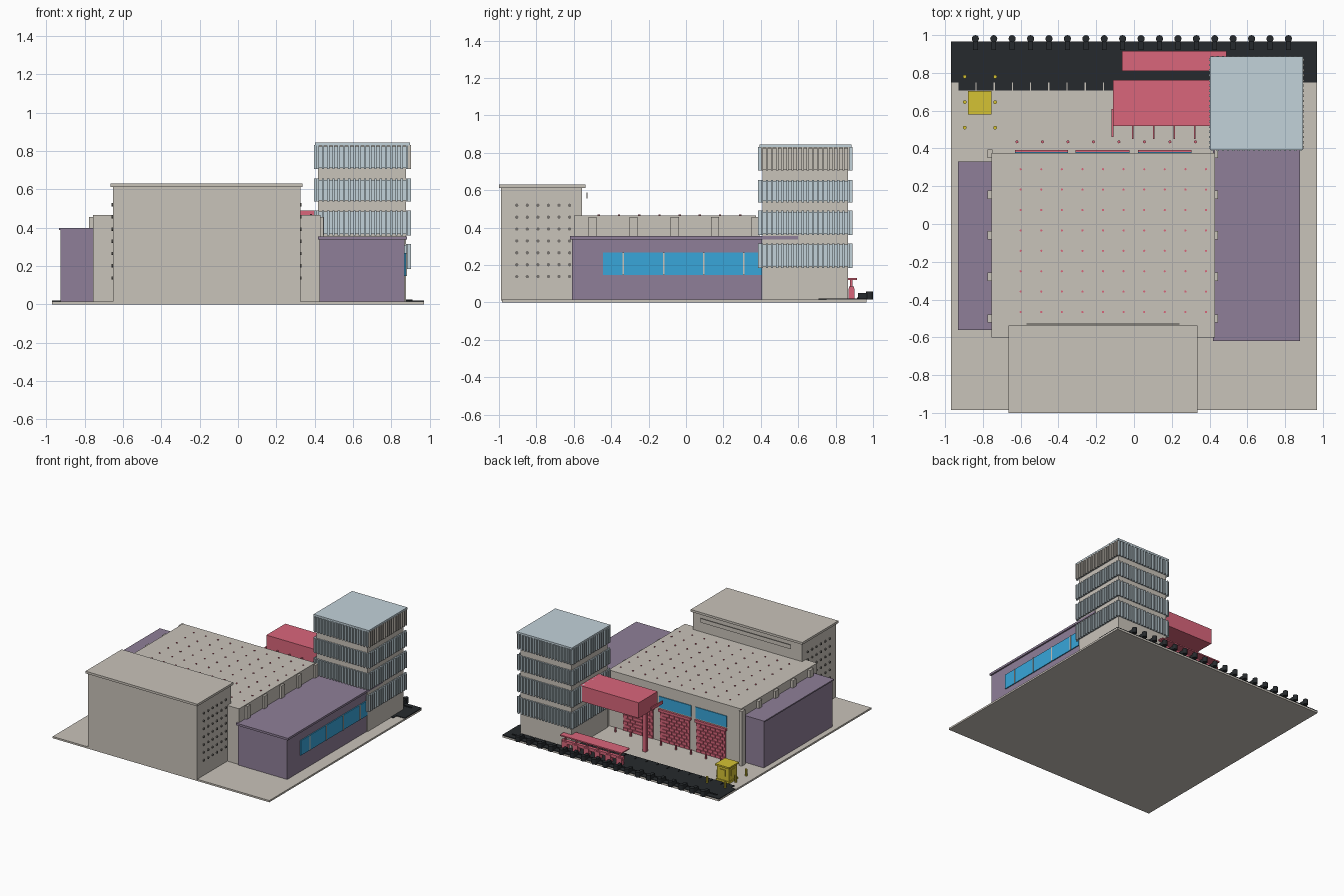
import bpy, bmesh
from mathutils import Matrix, Vector

if "Cube" in bpy.data.objects:
    bpy.data.objects.remove(bpy.data.objects["Cube"])


def mat(name, hexcol):
    m = bpy.data.materials.new(name)
    c = [int(hexcol[i:i + 2], 16) / 255 for i in (0, 2, 4)]
    m.diffuse_color = [((v + .055) / 1.055) ** 2.4 if v > .04 else v / 12.92 for v in c] + [1]
    m.use_nodes = True
    m.node_tree.nodes["Principled BSDF"].inputs["Base Color"].default_value = m.diffuse_color
    return m


BEIGE = mat("beige", "c9c3ba")
PURPLE = mat("purple", "8f7f98")
BLUE = mat("blue_glass", "38a6da")
PALE = mat("pale_blue", "c2d2da")
RED = mat("red", "da667b")
YELLOW = mat("yellow", "d5c233")
BLACK = mat("asphalt", "262a2d")
GREY = mat("dark_grey", "77746f")


def finish(name, bm, material):
    me = bpy.data.meshes.new(name)
    bm.to_mesh(me)
    bm.free()
    me.materials.append(material)
    ob = bpy.data.objects.new(name, me)
    bpy.context.collection.objects.link(ob)
    return ob


def boxes(name, material, items):
    """Each item is (x0, x1, y0, y1, z0, z1)."""
    bm = bmesh.new()
    for x0, x1, y0, y1, z0, z1 in items:
        m = Matrix.Translation(((x0 + x1) / 2, (y0 + y1) / 2, (z0 + z1) / 2))
        bmesh.ops.create_cube(bm, size=1, matrix=m @ Matrix.Diagonal((x1 - x0, y1 - y0, z1 - z0, 1)))
    return finish(name, bm, material)


def rods(name, material, centres, r, h, axis=(0, 0, 1), n=10):
    """Short cylinders centred on the points, along an axis."""
    bm = bmesh.new()
    rot = Vector((0, 0, 1)).rotation_difference(Vector(axis)).to_matrix().to_4x4()
    for c in centres:
        bmesh.ops.create_cone(bm, cap_ends=True, segments=n, radius1=r, radius2=r, depth=h,
                              matrix=Matrix.Translation(c) @ rot)
    return finish(name, bm, material)


# Ground: plinth, road with paving teeth and roadside bollards
boxes("ground_slab", BEIGE, [(-.97, .97, -.985, .965, 0, .014)])
boxes("road", BLACK, [(-.97, .97, .75, .965, .012, .02)])
boxes("road_teeth", BLACK, [(-.93 + i * .0964, -.84 + i * .0964, .708, .752, .012, .02) for i in range(19)])
boxes("kerb", BLACK, [(-.92, .91, .914, .924, .018, .026)])
bx = [-.84 + i * .0975 for i in range(18)]
boxes("bollard_arms", BLACK, [(x - .013, x + .013, .92, .98, .018, .05) for x in bx])
rods("roadside_bollards", BLACK, [(x, .981, .037) for x in bx], .019, .042, n=12)

# Tall front block with overhanging roof
boxes("front_block", BEIGE, [(-.652, .325, -.99, -.555, .01, .612)])
boxes("front_block_roof", BEIGE, [(-.665, .335, -1, -.538, .612, .63)])
boxes("front_block_rear_strip", BEIGE, [(-.57, .24, -.531, -.526, .555, .588)])
rods("front_block_portholes", GREY,
     [(x, -.905 + i * .0565, .138 + j * .0635) for x in (-.653, .326) for i in range(6) for j in range(7)],
     .009, .012, (1, 0, 0))

# Main hall with side pilasters and roof studs
boxes("main_hall", BEIGE, [(-.755, .43, -.6, .375, .01, .465)])
py = [-.5, -.28, -.06, .155, .372]
boxes("hall_pilasters", BEIGE,
      [(x0, x1, y - .022, y + .022, .01, .456) for y in py for x0, x1 in ((-.776, -.75), (.425, .446))])
rods("roof_studs", RED, [(-.6 + i * .109, .29 - j * .108, .466) for i in range(10) for j in range(8)],
     .006, .008, n=8)

# Rear wall: three windows above three brick screens
bays = [(-.63, -.35), (-.31, -.025), (.02, .305)]
boxes("rear_windows", BLUE, [(a, b, .37, .381, .285, .375) for a, b in bays])
boxes("screen_backs", RED, [(a + .01, b - .01, .37, .381, .015, .255) for a, b in bays])
boxes("screen_lintels", RED, [(a, b, .37, .392, .255, .275) for a, b in bays])
bricks = []
for a, b in bays:
    w = (b - a - .02) / 6
    for r in range(9):
        z = .018 + r * .0262
        for k in range(6 if r % 2 == 0 else 5):
            x = a + .01 + k * w + (w / 2 if r % 2 else 0)
            bricks.append((x + .002, x + w - .002, .38, .388, z, z + .022))
boxes("screen_bricks", RED, bricks)
dots = [(-.62 + i * .135, .435) for i in range(8)]
rods("red_bollards", RED, [(x, y, .03) for x, y in dots], .008, .04)

# Purple side wings
boxes("right_wing", PURPLE, [(.425, .868, -.61, .405, .01, .337)])
boxes("right_wing_roof", PURPLE, [(.417, .88, -.62, .6, .337, .354)])
boxes("right_wing_window", BLUE, [(.86, .876, -.445, .405, .147, .267)])
boxes("window_mullions", BEIGE, [(.865, .88, y - .004, y + .004, .147, .267) for y in (-.335, -.12, .095, .31)])
boxes("left_wing", PURPLE, [(-.925, -.75, -.555, .325, .01, .387)])
boxes("left_wing_roof", PURPLE, [(-.933, -.75, -.562, .332, .387, .397)])

# Corner tower: core, four glazed bands, vertical fins all round
X0, X1, Y0, Y1 = .41, .887, .4, .875
boxes("tower_core", BEIGE, [(.418, .875, .408, .866, .01, .832)])
levels = [(.185, .315), (.36, .49), (.535, .655), (.705, .83)]
boxes("tower_bands", PALE, [(X0, X1, Y0, Y1, a + .006, b - .006) for a, b in levels])
N = 18
fins, pale_right = [], []
for li, (a, b) in enumerate(levels):
    for i in range(N):
        x = X0 + .006 + i * (X1 - X0 - .012) / (N - 1)
        y = Y0 + .006 + i * (Y1 - Y0 - .012) / (N - 1)
        fins += [(x - .006, x + .006, Y0 - .014, Y0 + .002, a, b),
                 (x - .006, x + .006, Y1 - .002, Y1 + .014, a, b),
                 (X0 - .014, X0 + .002, y - .006, y + .006, a, b)]
        (pale_right if li == 3 else fins).append((X1 - .002, X1 + .014, y - .006, y + .006, a, b))
boxes("tower_fins", PALE, fins)
boxes("tower_top_right_fins", BEIGE, pale_right + [(X1 - .002, X1 + .002, Y0, Y1, .711, .824)])
boxes("tower_roof", PALE, [(.402, .896, .393, .886, .828, .844)])

# Red entrance canopy with column and ribs
boxes("entrance_canopy", RED, [(-.11, .42, .52, .762, .365, .49)])
boxes("canopy_column", RED, [(-.06, -.03, .57, .6, .01, .37)])
boxes("canopy_ribs", RED, [(x - .004, x + .004, .45, .53, .37, .395) for x in (-.006, .104, .213, .322)]
      + [(-.118, -.109, .46, .61, .37, .395)])

# Red street shelter at the road
boxes("shelter_roof", RED, [(-.063, .49, .81, .915, .12, .13)])
sx = [-.03 + i * .098 for i in range(6)]
boxes("shelter_posts", RED, [(x - .006, x + .006, .878, .89, .08, .122) for x in sx])
boxes("shelter_booths", RED, [(x - .024, x + .024, .868, .902, .015, .075) for x in sx]
      + [(-.06, .487, .872, .898, .06, .085)])

# Yellow kiosk and its posts
boxes("kiosk_body", YELLOW, [(-.87, -.765, .59, .695, .012, .135)])
boxes("kiosk_trim", YELLOW, [(-.88, -.755, .58, .705, .135, .148), (-.876, -.759, .584, .701, .012, .03),
                             (-.84, -.795, .69, .701, .065, .115), (-.875, -.86, .62, .665, .065, .115)])
rods("kiosk_posts", YELLOW, [(x, y, .04) for x in (-.896, -.735) for y in (.51, .645, .78)], .01, .055)
